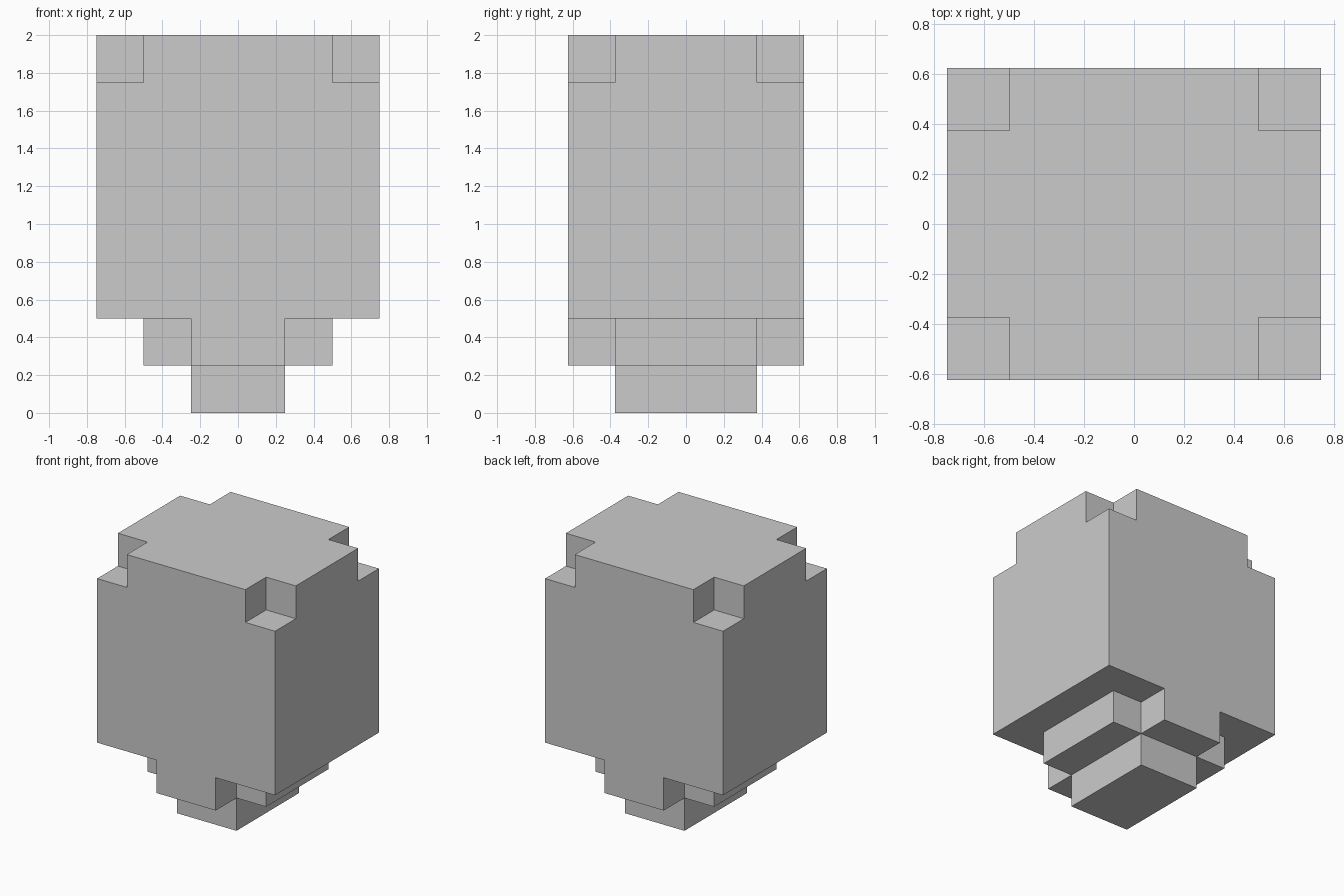
import bpy, bmesh
from itertools import product

if "Cube" in bpy.data.objects:
    bpy.data.objects.remove(bpy.data.objects["Cube"])

# Centred boxes (half x, half y, z bottom, z top) whose union is the solid
BOXES = [
    (0.25, 0.375, 0.0, 0.25),    # foot
    (0.25, 0.625, 0.25, 0.5),    # lower cross, front to back
    (0.5, 0.375, 0.25, 0.5),     # lower cross, side to side
    (0.75, 0.625, 0.5, 1.75),    # main body
    (0.5, 0.625, 1.75, 2.0),     # top cross, front to back
    (0.75, 0.375, 1.75, 2.0),    # top cross, side to side
]

# Grid planes taken from the box sides
grid = [
    sorted({s * b[0] for b in BOXES for s in (-1, 1)}),
    sorted({s * b[1] for b in BOXES for s in (-1, 1)}),
    sorted({z for b in BOXES for z in b[2:]}),
]


def solid(cell):
    """True if the grid cell lies inside any box."""
    if any(i < 0 or i >= len(g) - 1 for i, g in zip(cell, grid)):
        return False
    x, y, z = [(g[i] + g[i + 1]) / 2 for i, g in zip(cell, grid)]
    return any(abs(x) < hx and abs(y) < hy and lo < z < hi
               for hx, hy, lo, hi in BOXES)


# Skin only the exposed cell sides, giving one closed surface
bm = bmesh.new()
verts = {}


def corner(index):
    if index not in verts:
        verts[index] = bm.verts.new([g[i] for i, g in zip(index, grid)])
    return verts[index]


for cell in product(*(range(len(g) - 1) for g in grid)):
    if not solid(cell):
        continue
    for axis, side in product(range(3), (0, 1)):
        neighbour = list(cell)
        neighbour[axis] += 2 * side - 1
        if solid(neighbour):
            continue
        u, v = (axis + 1) % 3, (axis + 2) % 3
        loop = []
        for du, dv in ((0, 0), (1, 0), (1, 1), (0, 1)):
            p = list(cell)
            p[axis] += side
            p[u] += du
            p[v] += dv
            loop.append(corner(tuple(p)))
        bm.faces.new(loop if side else loop[::-1])

# Merge the flat areas into large faces
bmesh.ops.dissolve_limit(bm, angle_limit=0.01, verts=bm.verts[:], edges=bm.edges[:])

mesh = bpy.data.meshes.new("notched_block")
bm.to_mesh(mesh)
bm.free()
bpy.context.collection.objects.link(bpy.data.objects.new("notched_block", mesh))
